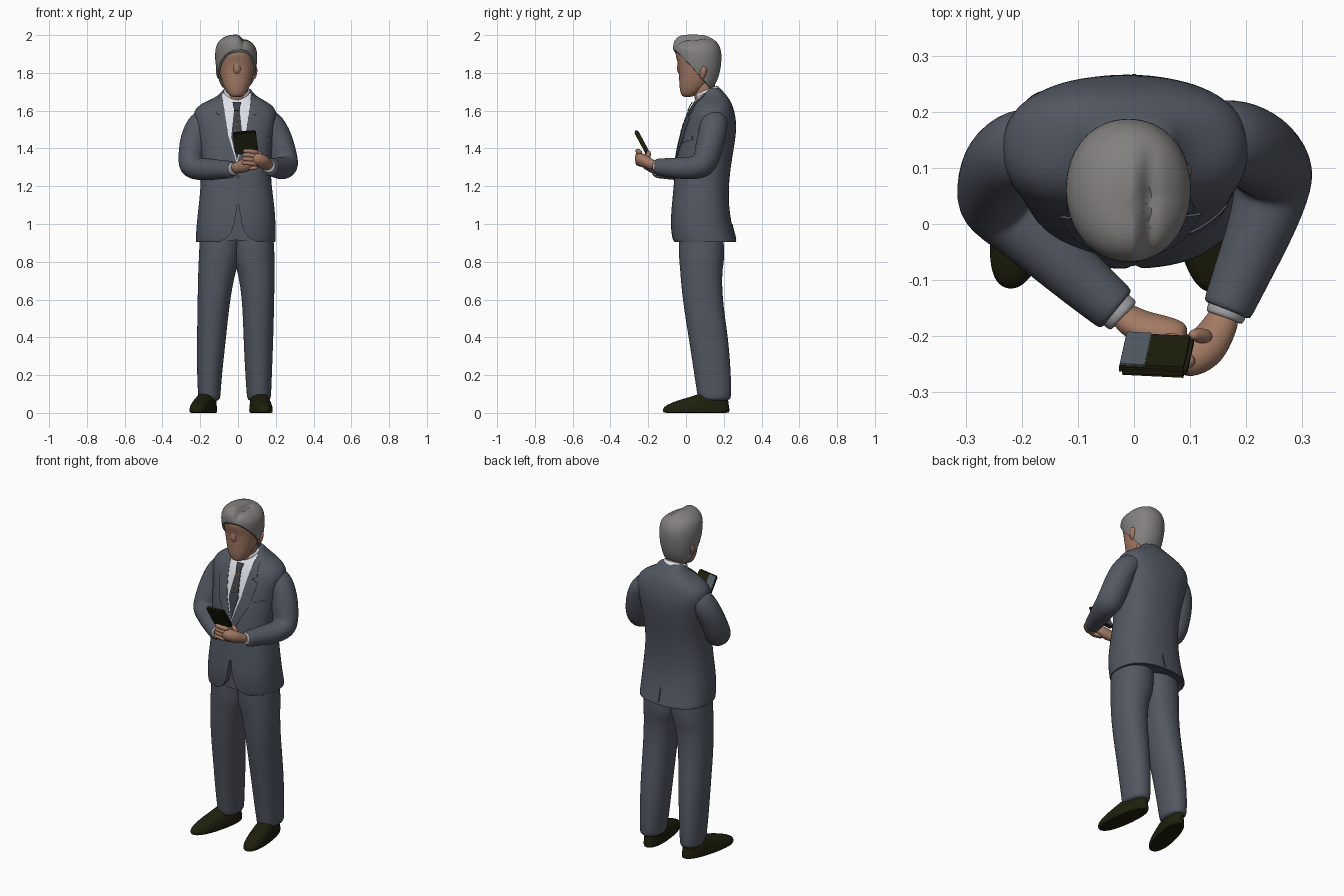
import bpy, bmesh, math
from mathutils import Vector, Matrix, Quaternion
from mathutils.bvhtree import BVHTree

old = bpy.data.objects.get("Cube")
if old:
    bpy.data.objects.remove(old, do_unlink=True)
parts = []


def material(name, r, g, b):
    m = bpy.data.materials.new(name)
    m.use_nodes = True
    m.diffuse_color = (r, g, b, 1)
    bsdf = next(n for n in m.node_tree.nodes if n.type == 'BSDF_PRINCIPLED')
    bsdf.inputs["Base Color"].default_value = (r, g, b, 1)
    bsdf.inputs["Roughness"].default_value = 0.8
    return m


suit = material("suit slate", .085, .097, .122)
skin = material("skin", .36, .19, .125)
grey = material("hair grey", .225, .215, .21)
white = material("shirt white", .72, .74, .8)
cuff = material("cuff grey", .36, .36, .37)
black = material("shoe and phone black", .014, .014, .004)
navy = material("tie navy", .042, .05, .066)
gold = material("tie gold", .13, .1, .025)
glass = material("screen grey", .1, .12, .15)


def finish(name, bm, mat):
    me = bpy.data.meshes.new(name)
    bmesh.ops.recalc_face_normals(bm, faces=bm.faces[:])
    bm.to_mesh(me)
    bm.free()
    me.materials.append(mat)
    ob = bpy.data.objects.new(name, me)
    bpy.context.collection.objects.link(ob)
    parts.append(ob)
    return ob


def apply(ob, kind, **settings):
    mod = ob.modifiers.new(kind, kind)
    for key, value in settings.items():
        setattr(mod, key, value)
    bpy.context.view_layer.objects.active = ob
    bpy.ops.object.modifier_apply(modifier=mod.name)


def bridge(name, loops, mat, levels=2):
    """Closed skin over a stack of equal point loops."""
    bm = bmesh.new()
    rows = [[bm.verts.new(p) for p in loop] for loop in loops]
    n = len(rows[0])
    for a, b in zip(rows, rows[1:]):
        for i in range(n):
            j = (i + 1) % n
            bm.faces.new((a[i], a[j], b[j], b[i]))
    bm.faces.new(rows[0][::-1])
    bm.faces.new(rows[-1])
    ob = finish(name, bm, mat)
    apply(ob, 'SUBSURF', levels=levels)
    return ob


def circle(n, power=2.0):
    for i in range(n):
        a = 2 * math.pi * i / n
        c, s = math.cos(a), math.sin(a)
        yield (math.copysign(abs(c) ** (2 / power), c),
               math.copysign(abs(s) ** (2 / power), s))


def stack(name, rings, mat, n=20, power=2.0):
    """Horizontal rings given as z, x min, x max, y min, y max."""
    return bridge(name, [[((x0 + x1 + (x1 - x0) * c) / 2, (y0 + y1 + (y1 - y0) * s) / 2, z)
                          for c, s in circle(n, power)] for z, x0, x1, y0, y1 in rings], mat)


def tube(name, path, mat, n=12, flat=1.0):
    """Limb along points given as x, y, z, radius."""
    pts = [Vector(p[:3]) for p in path]
    q, old_t, loops = Quaternion(), Vector((0, 0, 1)), []
    for i, p in enumerate(pts):
        t = (pts[min(i + 1, len(pts) - 1)] - pts[max(i - 1, 0)]).normalized()
        q = old_t.rotation_difference(t) @ q
        old_t, r = t, path[i][3]
        loops.append([p + q @ Vector((c * r, s * r * flat, 0)) for c, s in circle(n)])
    return bridge(name, loops, mat)


# Jacket body
jacket = stack("jacket", [
    (.93, -.17, .14, -.02, .2), (.898, -.225, .2, -.07, .272), (.908, -.227, .202, -.075, .269),
    (1.0, -.222, .202, -.085, .243), (1.1, -.21, .195, -.077, .228), (1.2, -.2, .18, -.067, .228),
    (1.3, -.198, .175, -.06, .238), (1.4, -.21, .185, -.045, .255), (1.5, -.225, .195, -.02, .27),
    (1.57, -.242, .212, .005, .264), (1.615, -.228, .198, .025, .252), (1.645, -.18, .16, .043, .24),
    (1.67, -.12, .108, .06, .225), (1.7, -.086, .076, .092, .198), (1.725, -.073, .064, .112, .178)],
    suit, power=2.4)

# Rounded opening below the button
edge = [(.004, 1.1), (.02, 1.0), (.038, .95), (.06, .925), (.1, .905), (.11, .85)]
outline = edge + [(-x, z) for x, z in reversed(edge)]
bm = bmesh.new()
front = bm.faces.new([bm.verts.new((x, -.2, z)) for x, z in outline])
ext = bmesh.ops.extrude_face_region(bm, geom=[front])["geom"]
bmesh.ops.translate(bm, verts=[v for v in ext if isinstance(v, bmesh.types.BMVert)], vec=(0, .16, 0))
cutter = finish("opening_cutter", bm, suit)
cutter.hide_render = True
body = bmesh.new()
body.from_mesh(jacket.data)
surface = BVHTree.FromBMesh(body)
body.free()
apply(jacket, 'BOOLEAN', object=cutter, operation='DIFFERENCE', solver='EXACT')
parts.remove(cutter)
bpy.data.objects.remove(cutter, do_unlink=True)


def patch(name, points, offset, mat, side=-1):
    """Thin cloth panel wrapped on the jacket, outlined in x and z."""
    bm = bmesh.new()
    bm.faces.new([bm.verts.new((x, 0, z)) for x, z in points])
    for axis in (0, 2):
        vals = [v.co[axis] for v in bm.verts]
        normal = Vector((axis == 0, 0, axis == 2))
        at = min(vals) + .015
        while at < max(vals):
            bmesh.ops.bisect_plane(bm, geom=bm.verts[:] + bm.edges[:] + bm.faces[:],
                                   plane_co=normal * at, plane_no=normal)
            at += .015
    for v in bm.verts:
        hit = surface.ray_cast(Vector((v.co.x, side, v.co.z)), Vector((0, -side, 0)))[0]
        if hit is None:
            hit = surface.find_nearest(Vector((v.co.x, .1, v.co.z)))[0]
        v.co.y = hit.y + side * offset
    ob = finish(name, bm, mat)
    apply(ob, 'SOLIDIFY', thickness=.004, offset=0)


# Shirt front, tie, lapels and pocket
mid = -.006
patch("shirt_front", [(mid - .08, 1.69), (mid + .074, 1.69), (mid + .068, 1.6), (mid + .05, 1.47),
                      (mid, 1.32), (mid - .05, 1.47), (mid - .068, 1.6)], .002, white)
patch("tie_blade", [(mid - .014, 1.61), (mid + .014, 1.61), (mid + .03, 1.46),
                    (mid, 1.34), (mid - .03, 1.46)], .006, navy)
patch("tie_knot", [(mid - .022, 1.645), (mid + .022, 1.645), (mid + .014, 1.6),
                   (mid - .014, 1.6)], .012, navy)
for row in range(4):
    z = 1.585 - row * .03
    for x in (mid - .009, mid + .009):
        patch("tie_spot", [(x - .005, z), (x, z + .009), (x + .005, z), (x, z - .009)], .0075, gold)
for side, word in ((-1, "right"), (1, "left")):
    lapel = [(.08, 1.69), (.1, 1.665), (.115, 1.59), (.09, 1.575), (.125, 1.56), (.1, 1.44),
             (.03, 1.3), (0, 1.26), (0, 1.32), (.046, 1.47), (.066, 1.6)]
    patch(word + "_lapel", [(mid + side * x, z) for x, z in lapel], .004, suit)
patch("breast_pocket", [(.1, 1.45), (.165, 1.465), (.165, 1.445), (.1, 1.43)], .002, suit)
patch("jacket_button", [(.01 * c, 1.25 + .01 * s) for c, s in circle(8)], .004, navy)
patch("back_vent", [(-.004, .92), (.004, .92), (.002, 1.0), (-.002, 1.0)], .002, navy, side=1)

# Trousers
stack("right_trouser_leg", [
    (1.02, -.19, .02, -.03, .19), (.93, -.205, .02, -.04, .2), (.85, -.207, .012, -.04, .204),
    (.795, -.21, .006, -.036, .202), (.75, -.212, -.012, -.032, .192), (.6, -.215, -.042, -.02, .193),
    (.4, -.218, -.062, .013, .225), (.2, -.218, -.085, .043, .24), (.09, -.212, -.092, .06, .24),
    (.06, -.208, -.096, .065, .236)], suit, power=2.2)
stack("left_trouser_leg", [
    (1.02, -.02, .17, -.03, .19), (.93, -.03, .19, -.04, .2), (.85, -.028, .194, -.04, .204),
    (.795, -.022, .195, -.036, .202), (.75, -.002, .195, -.032, .192), (.6, .022, .193, -.02, .193),
    (.4, .028, .188, .013, .225), (.2, .038, .18, .043, .24), (.09, .046, .176, .06, .24),
    (.06, .05, .172, .065, .236)], suit, power=2.2)

# Shoes, modelled around the heel and turned outwards
for word, x, turn in (("right", -.147, -14), ("left", .103, 7)):
    shoe = stack(word + "_shoe", [
        (-.002, -.054, .054, -.32, .02), (.004, -.058, .058, -.332, .027), (.022, -.058, .058, -.332, .027),
        (.037, -.056, .056, -.322, .024), (.065, -.05, .05, -.26, .02), (.088, -.045, .045, -.17, .018),
        (.115, -.04, .04, -.1, .015)], black, power=2.3)
    shoe.data.transform(Matrix.Translation((x, .205, 0)) @ Matrix.Rotation(math.radians(turn), 4, 'Z'))

# Sleeves, cuffs and hands
tube("right_sleeve", [(-.11, .148, 1.555, .055), (-.195, .14, 1.548, .076), (-.232, .115, 1.47, .075),
                      (-.245, .075, 1.38, .074), (-.252, .042, 1.296, .075), (-.195, -.005, 1.29, .064),
                      (-.11, -.085, 1.288, .055), (-.035, -.15, 1.288, .047), (-.03, -.154, 1.288, .046)], suit)
tube("left_sleeve", [(.08, .158, 1.555, .055), (.165, .152, 1.55, .077), (.206, .14, 1.48, .077),
                     (.235, .117, 1.38, .077), (.253, .09, 1.3, .076), (.235, .015, 1.295, .064),
                     (.2, -.07, 1.297, .055), (.167, -.15, 1.302, .047), (.165, -.155, 1.302, .046)], suit)
tube("right_cuff", [(-.06, -.13, 1.29, .037), (-.022, -.161, 1.292, .037), (-.017, -.166, 1.292, .036)], cuff)
tube("left_cuff", [(.18, -.12, 1.302, .037), (.162, -.163, 1.306, .037), (.16, -.169, 1.306, .036)], cuff)
tube("right_hand", [(-.03, -.155, 1.292, .03), (.0, -.178, 1.298, .034), (.035, -.192, 1.31, .04),
                    (.07, -.196, 1.322, .034), (.095, -.2, 1.325, .024)], skin, flat=.8)
tube("left_hand", [(.165, -.155, 1.306, .03), (.152, -.185, 1.315, .033), (.13, -.22, 1.332, .042),
                   (.1, -.238, 1.342, .042), (.07, -.245, 1.345, .03)], skin, flat=.85)
for i in range(4):
    z = 1.315 + i * .021
    tube("left_finger", [(.11, -.238, z, .015), (.075, -.256, z + .006, .014),
                         (.04, -.256, z + .01, .013), (.015 + .004 * i, -.246, z + .008, .01)], skin, n=8)
    tube("right_finger", [(.05, -.2, z - .02, .013), (.085, -.21, z - .018, .012),
                          (.105, -.222, z - .016, .009)], skin, n=8)
tube("left_thumb", [(.135, -.205, 1.345, .018), (.115, -.197, 1.37, .014), (.1, -.198, 1.388, .01)], skin, n=8)


# Phone, its top leaning forward
def slab(name, size, centre, mat):
    bm = bmesh.new()
    bmesh.ops.create_cube(bm, size=1, matrix=Matrix.Translation(centre) @ Matrix.Diagonal((*size, 1)))
    bmesh.ops.bevel(bm, geom=bm.edges[:], offset=min(size) * .3, segments=2, affect='EDGES')
    ob = finish(name, bm, mat)
    ob.data.transform(Matrix.Translation((.04, -.234, 1.432)) @ Matrix.Rotation(math.radians(28), 4, 'X')
                      @ Matrix.Rotation(math.radians(-6), 4, 'Y'))


slab("phone", (.122, .022, .132), (0, 0, 0), black)
slab("phone_screen_strip", (.045, .004, .124), (-.037, .0105, 0), glass)

# Neck and shirt collar
tube("neck", [(mid, .12, 1.58, .055), (mid, .105, 1.66, .06), (mid, .092, 1.74, .062), (mid, .085, 1.8, .06)], skin)
tube("shirt_collar", [(mid, .142, 1.6, .078), (mid, .128, 1.65, .078), (mid, .11, 1.705, .07),
                      (mid, .107, 1.713, .066)], white, n=16)

# Head, nose and ears
stack("head", [
    (1.672, -.035, .022, -.015, .03), (1.685, -.052, .038, -.028, .06), (1.72, -.075, .06, -.035, .105),
    (1.76, -.089, .074, -.037, .135), (1.81, -.1, .085, -.04, .155), (1.85, -.107, .092, -.043, .165),
    (1.9, -.111, .093, -.06, .167), (1.925, -.1, .08, -.052, .145), (1.95, -.05, .03, .0, .1)],
    skin, power=2.2)
tube("nose", [(mid, -.018, 1.89, .018), (mid, -.022, 1.855, .022), (mid, -.026, 1.818, .026),
              (mid, -.02, 1.79, .018)], skin)
for word, x in (("right", -.098), ("left", .083)):
    tube(word + "_ear", [(x, .085, 1.765, .009), (x, .088, 1.79, .019), (x, .094, 1.82, .024),
                         (x, .096, 1.838, .013)], skin, n=8)

# Hair, parted on the left and cut away around the face
hair = stack("hair", [
    (1.7, -.075, .06, .03, .13), (1.73, -.092, .078, .01, .152), (1.78, -.108, .09, -.03, .176),
    (1.83, -.118, .1, -.052, .186), (1.88, -.124, .104, -.064, .191), (1.93, -.122, .102, -.072, .187),
    (1.968, -.106, .088, -.067, .165), (1.994, -.07, .05, -.042, .12), (2.003, -.035, .015, -.01, .08)],
    grey, power=2.1)
for v in hair.data.vertices:
    fade = max(0, min(1, (v.co.z - 1.88) / .08)) * max(0, min(1, (.15 - v.co.y) / .1))
    v.co.z -= fade * (.018 * max(0, min(1, v.co.x / .025)) + .01 * math.exp(-((v.co.x - .028) / .012) ** 2))
bm = bmesh.new()
bm.from_mesh(hair.data)
bmesh.ops.bisect_plane(bm, geom=bm.verts[:] + bm.edges[:] + bm.faces[:], plane_co=(0, -.055, 1.912),
                       plane_no=(-.15, 1.1, 1), clear_inner=True)
bmesh.ops.holes_fill(bm, edges=[e for e in bm.edges if e.is_boundary])
bm.to_mesh(hair.data)
bm.free()

# Smooth shading with sharp edges kept
bpy.ops.object.select_all(action='DESELECT')
for ob in parts:
    ob.select_set(True)
bpy.context.view_layer.objects.active = jacket
bpy.ops.object.shade_smooth_by_angle(angle=math.radians(40))
